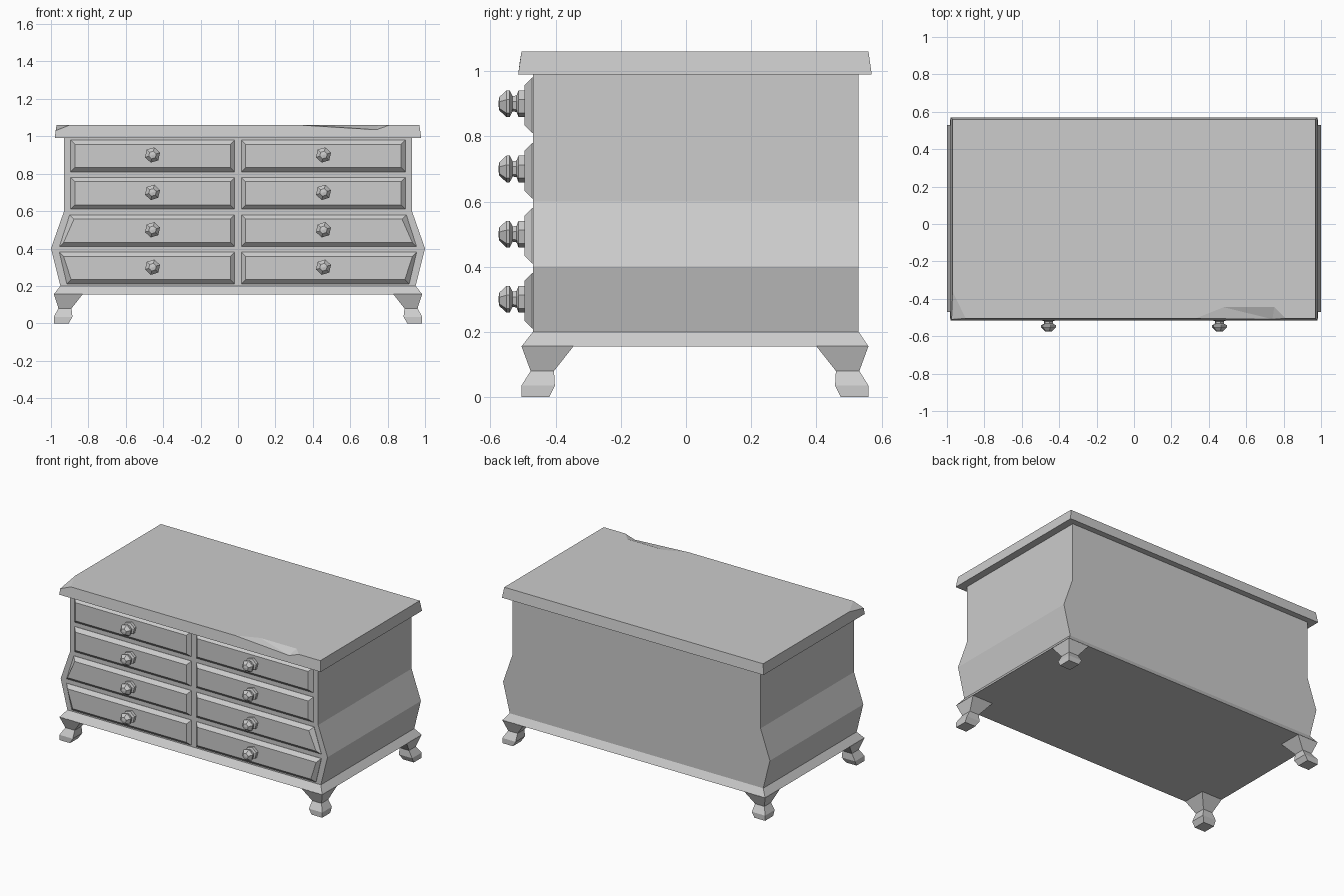
import bpy
import bmesh
from math import cos, sin, pi

if "Cube" in bpy.data.objects:
    bpy.data.objects.remove(bpy.data.objects["Cube"])

grey = bpy.data.materials.new("plain_grey")
grey.use_nodes = True
GREY = (0.604, 0.604, 0.604, 1)
grey.diffuse_color = GREY
grey.node_tree.nodes["Principled BSDF"].inputs["Base Color"].default_value = GREY

MID_Y = 0.0275    # centre line of the cabinet, front to back
FRONT = -0.47     # plane of the cabinet front
FACE = -0.495     # plane of the drawer faces


def finish(name, bm):
    bmesh.ops.recalc_face_normals(bm, faces=bm.faces)
    mesh = bpy.data.meshes.new(name)
    bm.to_mesh(mesh)
    bm.free()
    mesh.materials.append(grey)
    obj = bpy.data.objects.new(name, mesh)
    bpy.context.scene.collection.objects.link(obj)
    return obj


def loft(name, rings):
    """Skin a stack of equal-length point rings and cap both ends."""
    bm = bmesh.new()
    loops = [[bm.verts.new(p) for p in ring] for ring in rings]
    for low, high in zip(loops, loops[1:]):
        for i in range(len(low)):
            j = (i + 1) % len(low)
            bm.faces.new((low[i], low[j], high[j], high[i]))
    bm.faces.new(loops[0])
    bm.faces.new(loops[-1])
    return finish(name, bm)


def rect(x0, x1, y0, y1, z):
    return [(x0, y0, z), (x1, y0, z), (x1, y1, z), (x0, y1, z)]


# Cabinet body with bulging sides, and the flared skirt below it
side = [(0.95, 0.2), (1.0, 0.4), (0.93, 0.6), (0.93, 0.99)]
loft("cabinet_body", [rect(-w, w, FRONT, 0.53, z) for w, z in side])
loft("base_skirt", [rect(-0.985, 0.985, -0.505, 0.56, 0.155),
                    rect(-0.95, 0.95, FRONT, 0.53, 0.2)])

# Top slab with a broken corner and a chipped front edge
points = {
    "b0": (-0.98, -0.515, 0.99), "b1": (0.98, -0.515, 0.99),
    "b2": (0.98, 0.57, 0.99), "b3": (-0.98, 0.57, 0.99),
    "t1": (0.97, -0.505, 1.06), "t2": (0.97, 0.56, 1.06), "t3": (-0.97, 0.56, 1.06),
    "corner_front": (-0.9, -0.505, 1.06), "corner_side": (-0.97, -0.36, 1.06),
    "corner_low": (-0.975, -0.51, 1.03),
    "chip_a": (0.33, -0.505, 1.06), "chip_b": (0.48, -0.445, 1.06),
    "chip_c": (0.75, -0.445, 1.06), "chip_e": (0.81, -0.505, 1.06),
    "chip_low": (0.74, -0.509, 1.035),
}
faces = [
    "b0 b1 b2 b3",
    "corner_side corner_front chip_a chip_b chip_c chip_e t1 t2 t3",
    "b0 b1 t1 chip_e chip_low chip_a corner_front corner_low",
    "b1 b2 t2 t1", "b2 b3 t3 t2", "b3 b0 corner_low corner_side t3",
    "corner_front corner_side corner_low",
    "chip_a chip_low chip_b", "chip_b chip_low chip_c", "chip_c chip_low chip_e",
]
bm = bmesh.new()
verts = {key: bm.verts.new(p) for key, p in points.items()}
for face in faces:
    bm.faces.new([verts[key] for key in face.split()])
finish("top_slab", bm)

# Feet: outer x, inner x, outer y, inner y (from the centre line), height
foot = [
    (0.985, 0.905, 0.5325, 0.4475, 0), (0.985, 0.885, 0.5325, 0.43, 0.035),
    (0.96, 0.89, 0.5045, 0.4325, 0.08), (0.985, 0.83, 0.5325, 0.3725, 0.156),
]
for sx, x_name in ((-1, "right"), (1, "left")):
    for sy, y_name in ((-1, "front"), (1, "back")):
        loft(f"{y_name}_{x_name}_foot",
             [rect(sx * xo, sx * xi, MID_Y + sy * yo, MID_Y + sy * yi, z)
              for xo, xi, yo, yi, z in foot])


# Knob profile: radius and y position, ending in a shallow point
def knob(name, x, z):
    profile = [(0.042, FACE), (0.042, -0.514), (0.026, -0.52), (0.024, -0.532),
               (0.042, -0.541), (0.042, -0.551), (0.021, -0.573), (0.002, -0.576)]
    loft(name, [[(x + r * cos(pi * i / 3 + 0.3), y, z + r * sin(pi * i / 3 + 0.3))
                 for i in range(6)] for r, y in profile])


# Bevelled drawer fronts; outer edge follows the cabinet side
rows = [(0.21, 0.915, 0.955), (0.41, 0.955, 0.9), (0.61, 0.895, 0.895), (0.81, 0.895, 0.895)]
EDGE = 0.023
for n, (z, low, high) in enumerate(rows):
    top = z + 0.17
    for s, label in ((-1, "right"), (1, "left")):
        def ring(y, e):
            return [(s * (0.018 + e), y, z + e), (s * (low - e), y, z + e),
                    (s * (high - e), y, top - e), (s * (0.018 + e), y, top - e)]
        loft(f"{label}_drawer_{n + 1}", [ring(FRONT + 0.002, 0), ring(FRONT - 0.002, 0),
                                         ring(FACE, EDGE)])
        knob(f"{label}_knob_{n + 1}", s * 0.457, z + 0.09)
